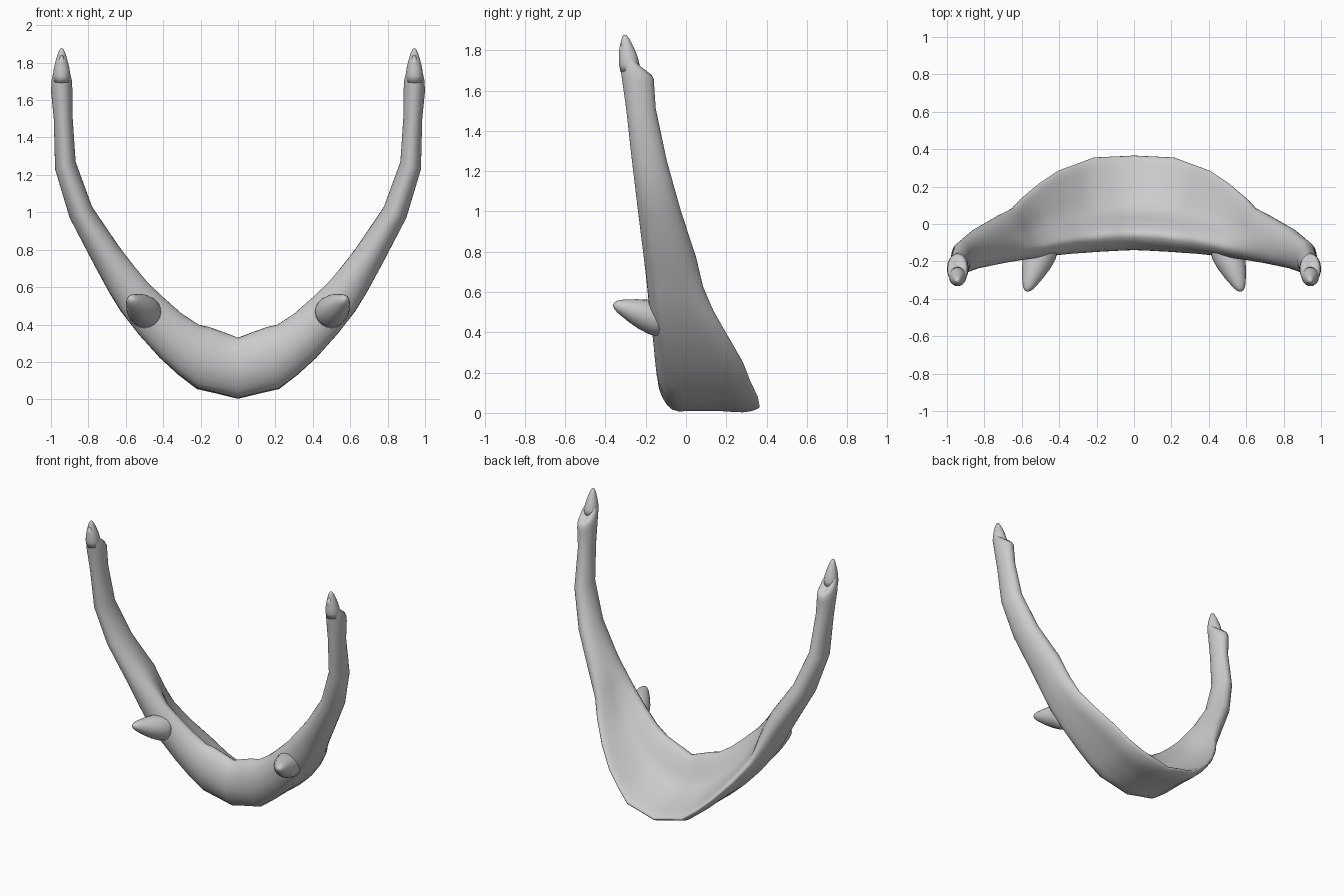
import bpy, bmesh
from math import sin, cos, pi
from mathutils import Vector

if "Cube" in bpy.data.objects:
    bpy.data.objects.remove(bpy.data.objects["Cube"])

# Stations from centre to arm end: outer x,z / inner x,z / front y, back y / blend shell->round
STATIONS = [
    (0.00, 0.003, 0.00, 0.33, -0.138, 0.36, 0.0),
    (0.11, 0.03, 0.08, 0.36, -0.142, 0.355, 0.0),
    (0.22, 0.055, 0.15, 0.385, -0.147, 0.35, 0.0),
    (0.32, 0.13, 0.21, 0.40, -0.153, 0.315, 0.03),
    (0.42, 0.22, 0.30, 0.46, -0.16, 0.28, 0.08),
    (0.53, 0.34, 0.40, 0.55, -0.172, 0.21, 0.15),
    (0.63, 0.47, 0.48, 0.63, -0.185, 0.135, 0.3),
    (0.69, 0.57, 0.55, 0.72, -0.195, 0.085, 0.6),
    (0.77, 0.72, 0.64, 0.83, -0.21, 0.05, 0.9),
    (0.90, 0.97, 0.78, 1.03, -0.238, -0.025, 1.0),
    (0.978, 1.23, 0.868, 1.27, -0.268, -0.095, 1.0),
    (0.985, 1.50, 0.885, 1.52, -0.297, -0.15, 1.0),
    (1.00, 1.65, 0.885, 1.65, -0.32, -0.158, 1.0),
    (0.997, 1.70, 0.888, 1.70, -0.33, -0.158, 1.0),
    (0.987, 1.74, 0.90, 1.74, -0.332, -0.17, 1.0),
    (0.97, 1.765, 0.915, 1.765, -0.325, -0.215, 1.0),
]
# Section at the centre: (depth fraction, height fraction)
SHELL = [(0, .6), (.02, .3), (.14, .04), (.35, .02), (.6, .02), (.85, 0), (1, .06),
         (.97, .14), (.72, .27), (.45, .47), (.3, .8), (.18, 1), (.06, .87)]
N = len(SHELL)


def smooth_loop(pts, sub=3):
    out = []
    n = len(pts)
    for i in range(n):
        a, b, c, d = (pts[(i + k) % n] for k in (-1, 0, 1, 2))
        for s in range(sub):
            t = s / sub
            out.append(0.5 * (2 * b + (c - a) * t + (2 * a - 5 * b + 4 * c - d) * t * t
                              + (3 * b - a - 3 * c + d) * t ** 3))
    return out


def section(st, side):
    ox, oz, ix, iz, f, b, t = st
    tilt = 0.9 * max(0, oz - 1.6)  # arm ends slope up towards the front
    pts = []
    for k, (v, u) in enumerate(SHELL):
        a = 2 * pi * k / N
        v = v * (1 - t) + t * (.5 - .5 * cos(a))
        u = u * (1 - t) + t * (.5 - .5 * sin(a))
        pts.append(Vector((side * (ox + u * (ix - ox)), f + v * (b - f),
                           oz + u * (iz - oz) + (.5 - v) * tilt)))
    return smooth_loop(pts)


def loft(name, loops):
    bm = bmesh.new()
    rings = [[bm.verts.new(p) for p in lp] for lp in loops]
    for r, s in zip(rings, rings[1:]):
        for i in range(len(r)):
            j = (i + 1) % len(r)
            bm.faces.new((r[i], r[j], s[j], s[i]))
    bm.faces.new(rings[0])
    bm.faces.new(rings[-1])
    bmesh.ops.recalc_face_normals(bm, faces=bm.faces)
    me = bpy.data.meshes.new(name)
    bm.to_mesh(me)
    bm.free()
    for p in me.polygons:
        p.use_smooth = True
    ob = bpy.data.objects.new(name, me)
    bpy.context.collection.objects.link(ob)
    return ob


def tooth(name, base, tip, rx, ry, ref):
    # Rounded pointed spike along base -> tip
    base, tip = Vector(base), Vector(tip)
    d = (tip - base).normalized()
    x = Vector(ref).cross(d).normalized()
    y = d.cross(x)
    prof = [(0, .97), (.2, 1), (.4, .9), (.6, .72), (.75, .55), (.87, .4), (.95, .26), (.985, .14), (1, .03)]
    loops = [[base.lerp(tip, h) + r * (x * rx * cos(2 * pi * i / 20) + y * ry * sin(2 * pi * i / 20))
              for i in range(20)] for h, r in prof]
    return loft(name, loops)


# Jaw body: both arms in one loft
loft("jaw_body", [section(s, -1) for s in reversed(STATIONS)] + [section(s, 1) for s in STATIONS[1:]])

# End teeth on the arms and forward tusks
for side, tag in ((-1, "left"), (1, "right")):
    tooth("end_tooth_" + tag, (side * .943, -.277, 1.70), (side * .943, -.305, 1.877), .046, .05, (0, 1, 0))
    tooth("tusk_" + tag, (side * .485, -.11, .455), (side * .575, -.36, .54), .088, .085, (0, 0, 1))
